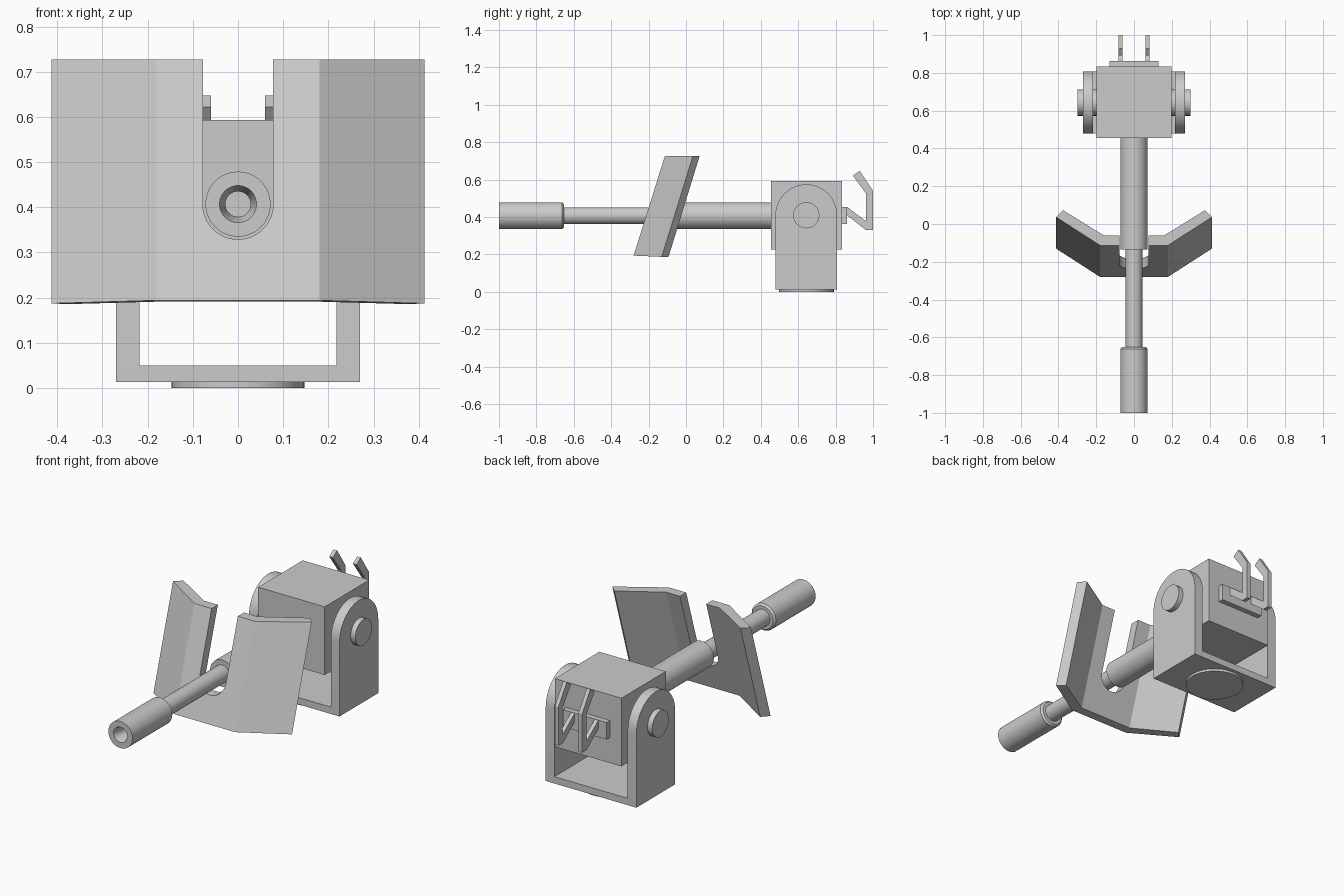
import bpy, bmesh, math
from mathutils import Vector

if "Cube" in bpy.data.objects:
    bpy.data.objects.remove(bpy.data.objects["Cube"])

PIVOT_Y, AXIS_Z = 0.643, 0.407


def finish(bm, name, smooth=False):
    bmesh.ops.recalc_face_normals(bm, faces=bm.faces[:])
    mesh = bpy.data.meshes.new(name)
    bm.to_mesh(mesh)
    bm.free()
    obj = bpy.data.objects.new(name, mesh)
    bpy.context.collection.objects.link(obj)
    if smooth:
        bpy.ops.object.select_all(action='DESELECT')
        obj.select_set(True)
        bpy.context.view_layer.objects.active = obj
        bpy.ops.object.shade_smooth_by_angle(angle=math.radians(30))
    return obj


def prism(name, points, offset, smooth=False):
    """Extrude a closed outline of 3D points along an offset."""
    bm = bmesh.new()
    face = bm.faces.new([bm.verts.new(p) for p in points])
    new = bmesh.ops.extrude_face_region(bm, geom=[face], use_keep_orig=True)
    verts = [g for g in new['geom'] if isinstance(g, bmesh.types.BMVert)]
    bmesh.ops.translate(bm, verts=verts, vec=offset)
    return finish(bm, name, smooth)


def box(name, x, y, z):
    pts = [(x[0], y[0], z[0]), (x[1], y[0], z[0]), (x[1], y[1], z[0]), (x[0], y[1], z[0])]
    return prism(name, pts, (0, 0, z[1] - z[0]))


def lathe(name, profile, origin, axis, sides=48):
    """Turn (radius, distance) pairs around an axis; both ends are capped."""
    turn = Vector((0, 0, 1)).rotation_difference(Vector(axis))
    bm = bmesh.new()
    rings = []
    for r, d in profile:
        ring = []
        for i in range(sides):
            a = 2 * math.pi * i / sides
            p = turn @ Vector((r * math.cos(a), r * math.sin(a), d))
            ring.append(bm.verts.new(p + Vector(origin)))
        rings.append(ring)
    for low, high in zip(rings, rings[1:]):
        for i in range(sides):
            j = (i + 1) % sides
            bm.faces.new((low[i], low[j], high[j], high[i]))
    bm.faces.new(rings[0])
    bm.faces.new(rings[-1])
    return finish(bm, name, True)


def arc(cy, cz, r, start, end, n=24):
    angles = [math.radians(start + (end - start) * i / n) for i in range(n + 1)]
    return [(cy + r * math.cos(a), cz + r * math.sin(a)) for a in angles]


# Base disc and yoke
lathe("base_disc", [(0.147, 0), (0.147, 0.013)], (0, PIVOT_Y, 0), (0, 0, 1))
box("yoke_base", (-0.218, 0.218), (PIVOT_Y - 0.165, PIVOT_Y + 0.165), (0.013, 0.05))
arm = [(PIVOT_Y - 0.165, 0.013), (PIVOT_Y + 0.165, 0.013)] + arc(PIVOT_Y, 0.41, 0.165, 0, 180)
for side, s in (("left", -1), ("right", 1)):
    prism("yoke_arm_" + side, [(s * 0.218, y, z) for y, z in arm], (s * 0.052, 0, 0), True)

# Pivot pin and receiver block
lathe("pivot_pin", [(0.07, -0.298), (0.07, 0.298)], (0, PIVOT_Y, 0.41), (1, 0, 0))
box("receiver", (-0.198, 0.198), (0.455, 0.833), (0.226, 0.593))

# Rear plate with two bent grips
box("grip_plate", (-0.13, 0.13), (0.833, 0.862), (0.363, 0.455))
grip = [(0.86, 0.41), (0.96, 0.332), (1.0, 0.332), (1.0, 0.54), (0.929, 0.647),
        (0.892, 0.622), (0.963, 0.525), (0.963, 0.378), (0.86, 0.455)]
for side, s in (("left", -1), ("right", 1)):
    prism("grip_" + side, [(s * 0.06, y, z) for y, z in grip], (s * 0.021, 0, 0))

# Barrel: jacket, thin tube and bored muzzle
origin, forward = (0, 0, AXIS_Z), (0, 1, 0)
lathe("barrel_jacket", [(0.072, -0.134), (0.072, 0.46)], origin, forward)
lathe("barrel", [(0.045, -0.67), (0.045, -0.12)], origin, forward)
lathe("muzzle", [(0.028, -0.75), (0.028, -0.96), (0.041, -1.0), (0.072, -1.0),
                 (0.072, -0.662), (0.062, -0.652), (0.044, -0.652)], origin, forward)

# Shield: plan outline swept upward and back, lower edge slightly sloped
plan = [(-0.413, 0.037), (-0.18, -0.113), (0.18, -0.113), (0.413, 0.037),
        (0.376, 0.073), (0.16, -0.06), (-0.16, -0.06), (-0.376, 0.073)]
bottom = [(x, y - 0.167, 0.194 - 0.045 * (y + 0.113)) for x, y in plan]
bm = bmesh.new()
low = [bm.verts.new(p) for p in bottom]
high = [bm.verts.new((x, y, 0.727)) for x, y in plan]
bm.faces.new(low)
bm.faces.new(high)
for i in range(len(plan)):
    j = (i + 1) % len(plan)
    bm.faces.new((low[i], low[j], high[j], high[i]))
shield = finish(bm, "shield")

# Round-bottomed barrel slot cut through the shield
slot = arc(0, AXIS_Z, 0.078, 180, 360) + [(0.078, 0.9), (-0.078, 0.9)]
cutter = prism("slot_cutter", [(x, -0.5, z) for x, z in slot], (0, 0.7, 0))
cutter.hide_render = True
cut = shield.modifiers.new("slot", 'BOOLEAN')
cut.operation, cut.solver, cut.object = 'DIFFERENCE', 'EXACT', cutter
bpy.ops.object.select_all(action='DESELECT')
bpy.context.view_layer.objects.active = shield
shield.select_set(True)
bpy.ops.object.modifier_apply(modifier=cut.name)
bpy.data.objects.remove(cutter)
bpy.ops.object.shade_smooth_by_angle(angle=math.radians(20))
